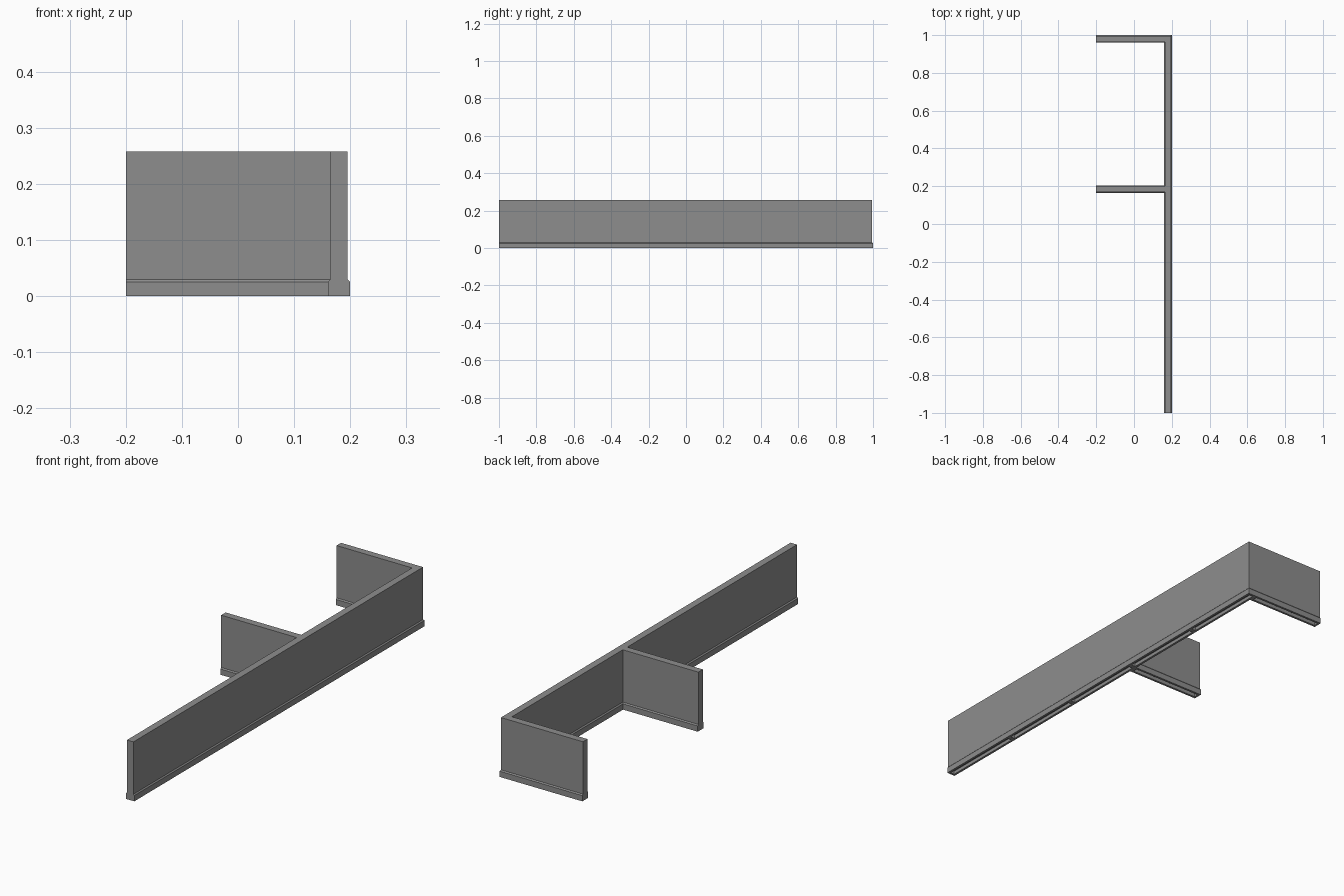
import bpy, bmesh

cube = bpy.data.objects.get("Cube")
if cube:
    bpy.data.objects.remove(cube, do_unlink=True)

grey = bpy.data.materials.new("plain grey")
grey.use_nodes = True
colour = (0.27, 0.27, 0.27, 1)
grey.diffuse_color = colour
grey.node_tree.nodes["Principled BSDF"].inputs["Base Color"].default_value = colour

HEIGHT, THICK, STEP = 0.258, 0.04, 0.0045
LEFT, BACK, MID = 0.2, 1.0, 0.205


def footprint(d):
    """Outline of the long wall with two side walls; open ends stay flush."""
    outer, inner = LEFT - d, LEFT - THICK + d
    points = [(outer, -BACK), (outer, BACK - d)]
    for y in (BACK, MID):
        far, near = y - d, y - THICK + d
        points += [(-LEFT, far), (-LEFT, near), (inner, near)]
        if y == BACK:
            points.append((inner, MID - d))
    return points + [(inner, -BACK)]


def make_object(name, bm):
    bmesh.ops.recalc_face_normals(bm, faces=bm.faces)
    mesh = bpy.data.meshes.new(name)
    bm.to_mesh(mesh)
    bm.free()
    mesh.materials.append(grey)
    obj = bpy.data.objects.new(name, mesh)
    bpy.context.collection.objects.link(obj)
    return obj


# Walls with bevelled skirting: the outline lofted up through four levels
bm = bmesh.new()
rings = []
for z, d in ((0, 0), (0.025, 0), (0.03, STEP), (HEIGHT, STEP)):
    rings.append([bm.verts.new((x, y, z)) for x, y in footprint(d)])
for low, high in zip(rings, rings[1:]):
    for i in range(len(low)):
        j = (i + 1) % len(low)
        bm.faces.new((low[i], low[j], high[j], high[i]))
bm.faces.new(rings[0])
bm.faces.new(rings[-1])
walls = make_object("walls_with_skirting", bm)

# Shallow channels under the walls, one per section
bm = bmesh.new()


def channel(x0, x1, y0, y1, depth=0.015):
    box = bmesh.ops.create_cube(bm, size=1)["verts"]
    bmesh.ops.scale(bm, vec=(x1 - x0, y1 - y0, 2 * depth), verts=box)
    bmesh.ops.translate(bm, vec=((x0 + x1) / 2, (y0 + y1) / 2, 0), verts=box)


RIM = 0.01
for k in range(5):
    start = -BACK + 0.4 * k
    channel(LEFT - THICK + RIM, LEFT - RIM, start + RIM, start + 0.4 - RIM)
for y in (BACK, MID):
    channel(-LEFT + RIM, LEFT - THICK - RIM, y - THICK + RIM, y - RIM)
cutter = make_object("channel_cutter", bm)
cutter.hide_render = True

cut = walls.modifiers.new("channels", "BOOLEAN")
cut.operation = "DIFFERENCE"
cut.solver = "EXACT"
cut.object = cutter
bpy.context.view_layer.objects.active = walls
bpy.ops.object.modifier_apply(modifier=cut.name)
bpy.data.objects.remove(cutter, do_unlink=True)
